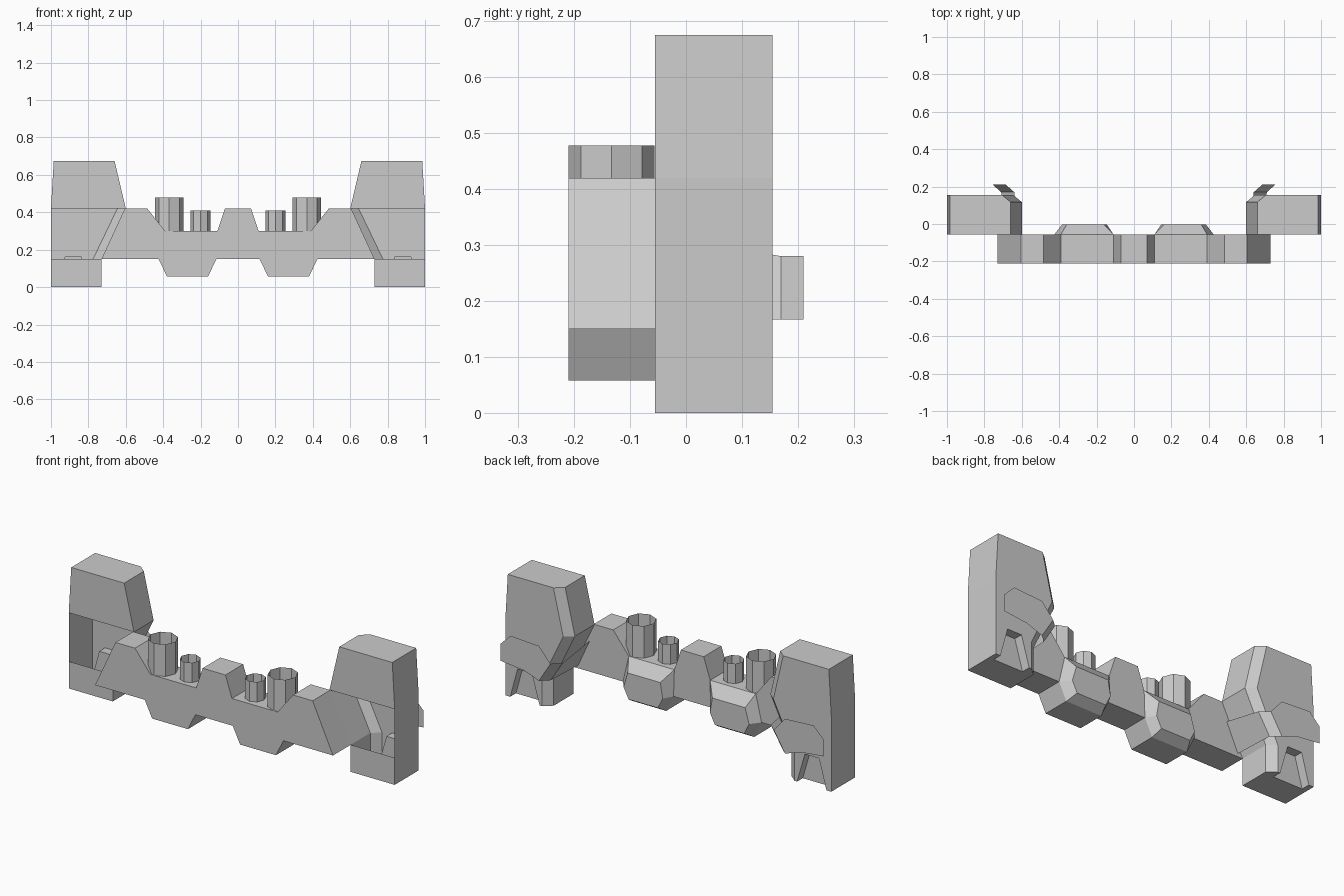
import bpy, bmesh, math

if "Cube" in bpy.data.objects:
    bpy.data.objects.remove(bpy.data.objects["Cube"])

FRONT, BACK = -0.055, 0.155


def make_object(name, build, mirror=True):
    bm = bmesh.new()
    build(bm)
    bmesh.ops.remove_doubles(bm, verts=bm.verts, dist=0.0005)
    bmesh.ops.recalc_face_normals(bm, faces=bm.faces)
    mesh = bpy.data.meshes.new(name)
    bm.to_mesh(mesh)
    bm.free()
    ob = bpy.data.objects.new(name, mesh)
    bpy.context.collection.objects.link(ob)
    if mirror:
        mod = ob.modifiers.new("Mirror", 'MIRROR')
        mod.use_mirror_merge = False
    return ob


def face(bm, pts):
    return bm.faces.new([bm.verts.new(p) for p in pts])


def ring(profile, y):
    return [(x, y, z) for x, z in profile]


def strip(bm, a, b, closed=True):
    n = len(a)
    for i in range(n if closed else n - 1):
        j = (i + 1) % n
        face(bm, [a[i], a[j], b[j], b[i]])


# Side towers: hollow shells, open at the middle of the front, notched at the back
def tower(bm):
    prof = [(1, 0), (1, .15), (1, .42), (.985, .675), (.66, .675), (.6, .42), (.73, .15), (.73, 0)]
    inset = prof[:4] + [(x + .045, z) for x, z in prof[4:]]
    notch = [(.79, 0), (.838, .165), (.925, .165), (.97, 0)]
    a, b, c = ring(prof, FRONT), ring(prof, .117), ring(inset, BACK)
    for i in range(7):
        face(bm, [a[i], a[i + 1], b[i + 1], b[i]])
        face(bm, [b[i], b[i + 1], c[i + 1], c[i]])
    face(bm, [a[2], a[3], a[4], a[5]])
    face(bm, [a[0], a[1], a[6], a[7]])
    n_out, n_in = ring(notch, BACK), ring(notch, .105)
    face(bm, c + n_out)
    strip(bm, n_out, n_in, closed=False)
    face(bm, n_in)
    face(bm, [a[0], a[7], b[7], c[7], n_out[0], n_in[0], n_in[3], n_out[3], c[0], b[0]])


make_object("side_tower", tower)


# Front crossbar: one stepped profile extruded along y
def crossbar(bm):
    half = [(.07, .42), (.11, .3), (.39, .3), (.485, .42), (.605, .42), (.73, .15),
            (.425, .15), (.38, .058), (.16, .058), (.115, .15)]
    prof = half + [(-x, z) for x, z in reversed(half)]
    a, b = ring(prof, -.21), ring(prof, FRONT)
    strip(bm, a, b)
    face(bm, a)
    face(bm, b)


make_object("crossbar", crossbar, mirror=False)


# Faceted bulges behind the crossbar
def bulge(bm):
    base = [(.115, .15), (.16, .058), (.38, .058), (.425, .15), (.39, .3), (.11, .3)]
    tip = [(.145, .15), (.175, .09), (.355, .09), (.385, .15), (.36, .235), (.16, .235)]
    a, b = ring(base, FRONT), ring(tip, -.003)
    strip(bm, a, b)
    face(bm, b)


make_object("rear_bulge", bulge)


# Open eight-sided pipes standing on the crossbar
def pipe(x, radius, top):
    def build(bm):
        pts = [(x + radius * math.cos(k * math.pi / 4),
                -.133 + radius * math.sin(k * math.pi / 4)) for k in range(8)]
        strip(bm, [(u, v, .3) for u, v in pts], [(u, v, top) for u, v in pts])
    return build


make_object("small_pipe", pipe(.2, .053, .41))
make_object("large_pipe", pipe(.368, .077, .478))


# Thin brackets wrapping round the inner side and back of each tower
def bracket(bm):
    edges = [((.63, FRONT, .32), (.70, FRONT, .167)),
             ((.64, .17, .28), (.71, .17, .167)),
             ((.685, .21, .28), (.755, .21, .167))]
    for (t0, b0), (t1, b1) in zip(edges, edges[1:]):
        face(bm, [t0, t1, b1, b0])
    face(bm, ring([(.685, .28), (.755, .36), (.93, .37), (.99, .31),
                   (.99, .215), (.85, .2), (.755, .167)], .21))


make_object("rear_bracket", bracket)
